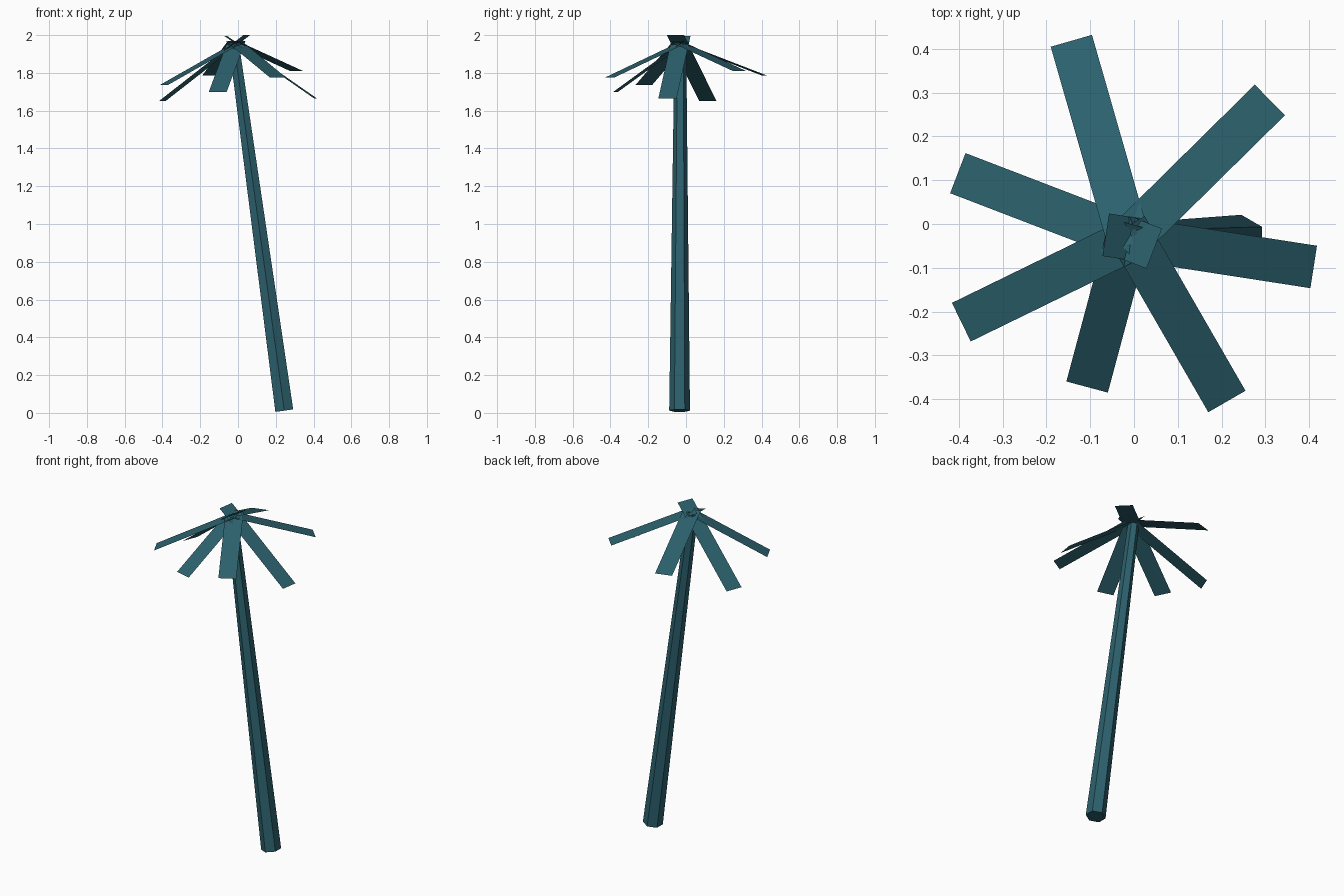
import bpy
from mathutils import Vector
from math import cos, sin, radians

if "Cube" in bpy.data.objects:
    bpy.data.objects.remove(bpy.data.objects["Cube"])

teal = bpy.data.materials.new("teal")
teal.diffuse_color = (0.025, 0.12, 0.155, 1)
teal.use_nodes = True
teal.node_tree.nodes["Principled BSDF"].inputs["Base Color"].default_value = teal.diffuse_color


def finish(ob, name):
    ob.name = name
    ob.data.materials.append(teal)


# trunk: leaning six-sided tapered cone
base, top = Vector((0.245, -0.034, 0.012)), Vector((-0.022, -0.03, 1.955))
axis = top - base
bpy.ops.mesh.primitive_cone_add(vertices=6, radius1=0.055, radius2=0.031, depth=axis.length,
                                location=(base + top) / 2,
                                rotation=Vector((0, 0, 1)).rotation_difference(axis).to_euler())
finish(bpy.context.object, "trunk")


# leaves: flat strips hanging from the crown (tip centre, heading, run, inner height)
leaves = [
    ((0.410, -0.098, 1.665), -8.8, 0.480, 1.995),
    ((-0.402, 0.116, 1.650), 159, 0.480, 2.0),
    ((0.310, 0.283, 1.810), 44.6, 0.475, 1.965),
    ((-0.143, 0.418, 1.785), 106, 0.485, 1.965),
    ((0.212, -0.405, 1.775), -60, 0.460, 1.965),
    ((-0.107, -0.372, 1.700), -105, 0.385, 1.97),
    ((-0.394, -0.224, 1.735), 206, 0.450, 1.965),
]
for i, (tip, heading, run, height) in enumerate(leaves):
    a = radians(heading)
    tip = Vector(tip)
    inner = tip - run * Vector((cos(a), sin(a), 0))
    inner.z = height
    side = Vector((-sin(a), cos(a), 0)) * 0.049
    mesh = bpy.data.meshes.new("leaf")
    mesh.from_pydata([inner - side, tip - side, tip + side, inner + side], [], [(0, 1, 2, 3)])
    leaf = bpy.data.objects.new("leaf", mesh)
    bpy.context.collection.objects.link(leaf)
    finish(leaf, f"leaf_{i + 1}")
